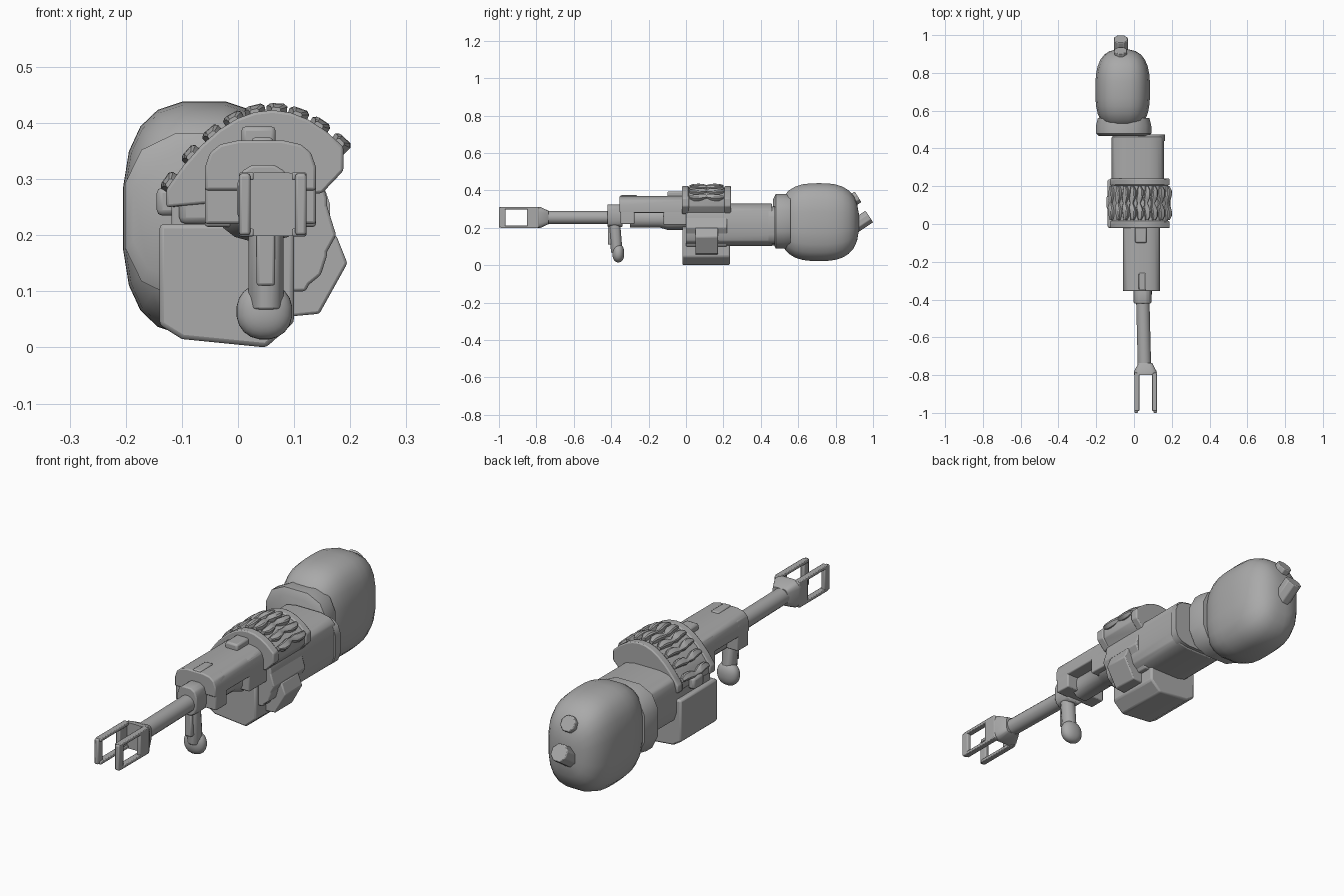
import bpy, bmesh, math
from mathutils import Vector

if "Cube" in bpy.data.objects:
    bpy.data.objects.remove(bpy.data.objects["Cube"], do_unlink=True)

metal = bpy.data.materials.new("plain_grey")
metal.use_nodes = True
metal.diffuse_color = (.4, .4, .4, 1)
metal.node_tree.nodes["Principled BSDF"].inputs["Base Color"].default_value = metal.diffuse_color


def skin(name, rings, bevel=0, angle=40):
    """Join equal rings of points into a capped solid."""
    bm = bmesh.new()
    loops = [[bm.verts.new(point) for point in ring] for ring in rings]
    for near, far in zip(loops, loops[1:]):
        for i in range(len(near)):
            bm.faces.new((near[i - 1], near[i], far[i], far[i - 1]))
    bm.faces.new(loops[0])
    bm.faces.new(loops[-1])
    bmesh.ops.recalc_face_normals(bm, faces=bm.faces)
    mesh = bpy.data.meshes.new(name)
    bm.to_mesh(mesh)
    bm.free()
    mesh.materials.append(metal)
    obj = bpy.data.objects.new(name, mesh)
    bpy.context.collection.objects.link(obj)
    if bevel:
        modifier = obj.modifiers.new("soft_edges", "BEVEL")
        modifier.width, modifier.segments = bevel, 2
        modifier.limit_method = "ANGLE"
    bpy.ops.object.select_all(action="DESELECT")
    obj.select_set(True)
    bpy.context.view_layer.objects.active = obj
    bpy.ops.object.shade_smooth_by_angle(angle=math.radians(angle))


def oval(width, height, power=2, sides=16):
    """Outline between an ellipse (power 2) and a rectangle (high power)."""
    def bend(value):
        return math.copysign(abs(value) ** (2 / power), value)
    turns = [math.tau * (i + .5) / sides for i in range(sides)]
    return [(width * bend(math.cos(t)), height * bend(math.sin(t))) for t in turns]


def loft(name, centre, power, sections, sides=16, bevel=0, angle=40):
    """Rounded sections along y, each given as (y, half width, half height)."""
    x, z = centre
    skin(name, [[(x + a, y, z + b) for a, b in oval(width, height, power, sides)]
                for y, width, height in sections], bevel, angle)


def ball(name, centre, radii, power):
    """Squared ellipsoid built from rounded sections along y."""
    x, y, z = centre
    width, length, height = radii
    sections = []
    for i in range(-7, 8):
        t = math.sin(math.pi / 2 * i / 7.5)
        scale = (1 - abs(t) ** power) ** (1 / power)
        sections.append((y + t * length, width * scale, height * scale))
    loft(name, (x, z), power, sections, sides=20, angle=50)


def prism(name, outline, depth, bevel=.005):
    skin(name, [[(x, y, z) for x, z in outline] for y in depth], bevel)


def box(name, width, depth, height, bevel=.005):
    (left, right), (low, high) = width, height
    prism(name, [(left, low), (right, low), (right, high), (left, high)], depth, bevel)


def rod(name, start, end, radius, sides=8):
    start, end = Vector(start), Vector(end)
    turn = (end - start).to_track_quat("Z", "Y")
    skin(name, [[p + turn @ Vector((a, b, 0)) for a, b in oval(radius, radius, sides=sides)]
                for p in (start, end)], bevel=.004)


# Rear tank, collar and filler caps
ball("rear_tank", (-.06, .71, .23), (.146, .215, .21), 2.8)
loft("tank_collar", (-.055, .235), 2.8,
     [(.465, .135, .12), (.48, .15, .15), (.52, .15, .15), (.56, .14, .145)], sides=12)
rod("upper_filler_cap", (-.07, .84, .315), (-.07, .92, .365), .036)
rod("lower_filler_cap", (-.07, .86, .18), (-.07, .98, .26), .04)

# Main housing
loft("main_housing", (.02, .215), 4, [(0, .14, .115), (.46, .14, .115)], bevel=.005)
loft("housing_rear_rim", (.025, .21), 4, [(.44, .14, .105), (.475, .14, .105)])
box("housing_front_block", (-.105, -.04), (-.015, .1), (.22, .3), bevel=.012)
prism("side_box", [(.09, .055), (.145, .06), (.195, .15), (.175, .2), (.1, .2)], (.05, .17))
prism("side_shoulder", [(.09, .1), (.12, .1), (.175, .2), (.15, .28), (.1, .28)], (0, .22))

# Ammunition box
prism("ammo_box", [(-.14, .22), (-.14, .04), (-.1, .015), (.05, 0), (.1, .045), (.1, .22)],
      (-.02, .235), bevel=.008)


# Feed cover: a parabolic arch with raised bands at both ends
def arch_height(x):
    return .415 - 4 * (x - .06) ** 2


def arch(grow):
    steps = 10
    left, right = -.12 - grow, .18 + grow
    xs = [left + (right - left) * i / steps for i in range(steps + 1)]
    return [(left, .25)] + [(x, arch_height(x) + grow) for x in xs] + [(right, .315), (.15, .275)]


prism("feed_cover", arch(0), (-.005, .23))
for label, depth in (("front", (-.022, .015)), ("rear", (.205, .24))):
    prism(label + "_cover_band", arch(.008), depth)

# Belt of rounds following the arch, each one waisted and slightly wavy
ROUNDS, STEPS = 9, 8
for number in range(ROUNDS):
    x = -.12 + .3 * number / (ROUNDS - 1)
    tangent = Vector((1, 0, -8 * (x - .06))).normalized()
    normal = Vector((-tangent.z, 0, tangent.x))
    rings = []
    for step in range(STEPS + 1):
        t = step / STEPS
        size = .5 + .5 * abs(math.sin(math.tau * t)) ** .5
        middle = Vector((x, .02 + .18 * t, arch_height(x) + .006))
        middle += tangent * .005 * math.sin(math.tau * 1.5 * t)
        rings.append([middle + tangent * a + normal * b
                      for a, b in oval(.017 * size, .015 * size, 4, 8)])
    skin("belt_round_" + str(number + 1), rings)
box("cover_latch", (-.145, -.1), (.08, .15), (.235, .285), bevel=.01)


# Receiver: a long open hood with deeper skirts at each end
def hood(bottom):
    return [(.04 + a, .29 + b if b > 0 else bottom) for a, b in oval(.1, .08, 3.5)]


prism("receiver_hood", hood(.28), (-.355, .01))
prism("front_skirt", hood(.22), (-.35, -.275))
prism("rear_skirt", hood(.215), (-.12, .01))
loft("receiver_tube", (.042, .25), 2.3,
     [(-.3, .05, .05), (-.14, .05, .05), (-.1, .08, .062), (.02, .08, .062)])
box("rear_sight_block", (.006, .067), (-.1, .01), (.355, .394), bevel=.008)
box("front_sight_rail", (.025, .062), (-.35, -.26), (.36, .374))

# Barrel and gas block
loft("gas_block", (.045, .265), 3, [(-.42, .048, .062), (-.34, .048, .062)], sides=12, bevel=.005)
rod("barrel", (.045, -.34, .255), (.056, -.78, .255), .036, sides=16)

# Forked muzzle: two mirrored window frames
MUZZLE_X, MUZZLE_Z, HALF = .062, .255, .06
loft("muzzle_flare", (.06, MUZZLE_Z), 5, [(-.8, HALF, .057), (-.78, HALF, .057), (-.735, .036, .036)])
for label, side in (("right", -1), ("left", 1)):
    def wall(thickness):
        outer = MUZZLE_X + side * HALF
        return sorted((outer, outer - side * thickness))
    for level, sign in (("lower", -1), ("upper", 1)):
        middle = MUZZLE_Z + sign * .05
        box(label + "_prong_" + level + "_rail", wall(.026), (-.99, -.79),
            (middle - .007, middle + .007), bevel=.003)
    for end, depth in (("root", (-.85, -.785)), ("tip", (-1, -.965))):
        box(label + "_prong_" + end, wall(.02), depth, (MUZZLE_Z - .055, MUZZLE_Z + .055))

# Hanging charging lever with rounded paddle
rod("lever_stem", (.05, -.385, .25), (.05, -.37, .07), .032, sides=12)
ball("lever_paddle", (.047, -.362, .064), (.05, .032, .05), 2.2)
box("lever_rib", (.033, .066), (-.418, -.38), (.11, .21))
